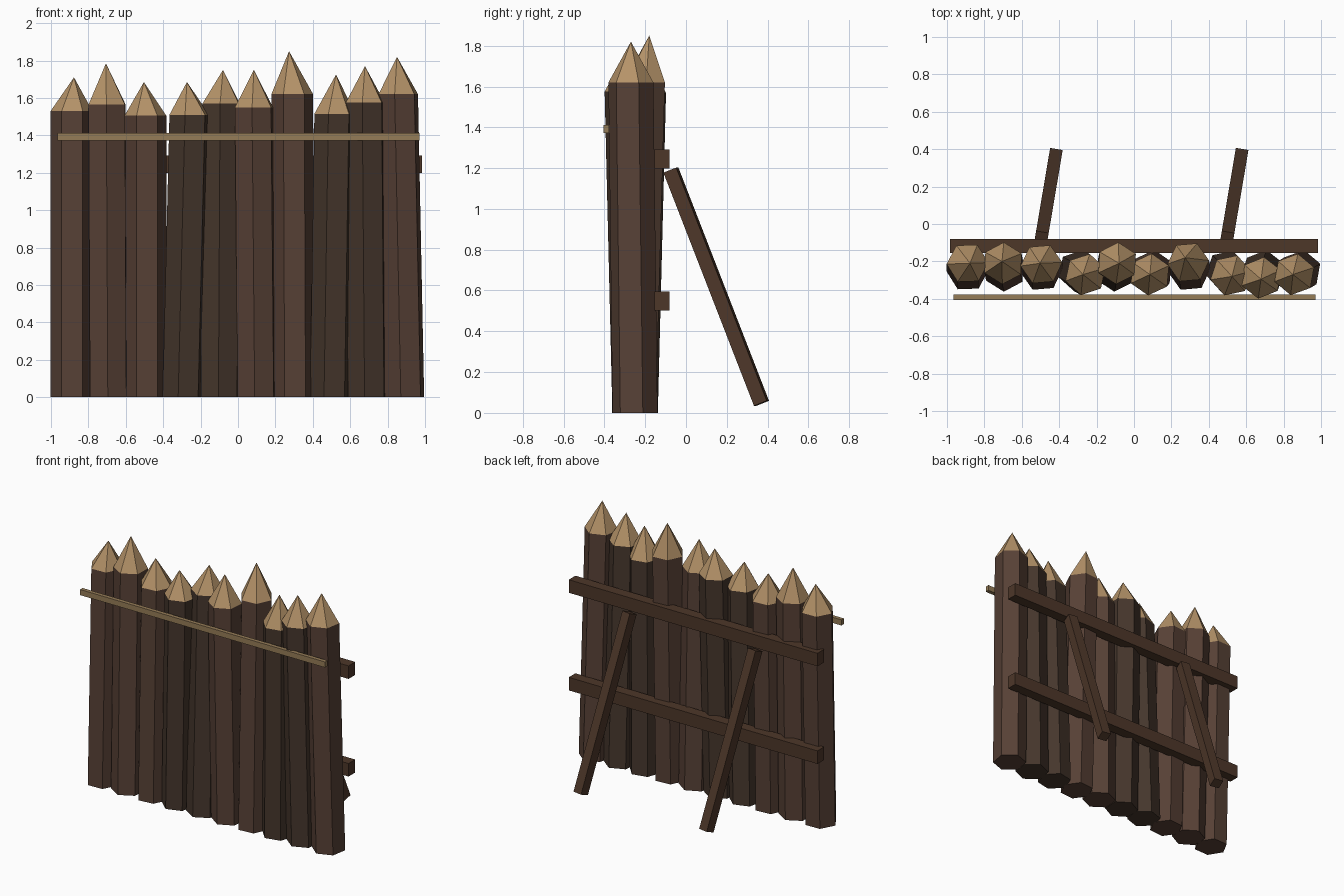
import bpy, bmesh, math
from mathutils import Vector, Matrix

if "Cube" in bpy.data.objects:
    bpy.data.objects.remove(bpy.data.objects["Cube"])


def material(name, rgb):
    m = bpy.data.materials.new(name)
    m.diffuse_color = (*rgb, 1)
    m.use_nodes = True
    m.node_tree.nodes["Principled BSDF"].inputs["Base Color"].default_value = m.diffuse_color
    return m


bark = material("bark", (0.095, 0.052, 0.036))
dark_bark = material("dark_bark", (0.06, 0.037, 0.025))
cut_wood = material("cut_wood", (0.46, 0.29, 0.14))
beam_wood = material("beam_wood", (0.075, 0.038, 0.022))
strip_wood = material("strip_wood", (0.30, 0.20, 0.095))


def finish(bm, name, mats):
    bmesh.ops.recalc_face_normals(bm, faces=bm.faces)
    me = bpy.data.meshes.new(name)
    bm.to_mesh(me)
    bm.free()
    for m in mats:
        me.materials.append(m)
    ob = bpy.data.objects.new(name, me)
    bpy.context.collection.objects.link(ob)
    return ob


def box(name, size, matrix, mat):
    bm = bmesh.new()
    bmesh.ops.create_cube(bm, size=1, matrix=matrix @ Matrix.Diagonal((*size, 1)))
    return finish(bm, name, [mat])


def stake(name, base, top, apex, phase, mat, r=0.112, sides=6):
    bm = bmesh.new()
    rings = []
    for c in (base, top):
        ring = []
        for k in range(sides):
            a = math.radians(phase + 360 * k / sides)
            ring.append(bm.verts.new((c[0] + r * math.cos(a), c[1] + r * math.sin(a), c[2])))
        rings.append(ring)
    lo, hi = rings
    tip = bm.verts.new(apex)
    bm.faces.new(lo[::-1])
    for k in range(sides):
        n = (k + 1) % sides
        bm.faces.new((lo[k], lo[n], hi[n], hi[k]))
        bm.faces.new((hi[k], hi[n], tip)).material_index = 1
    return finish(bm, name, [mat, cut_wood])


# sharpened stakes: shoulder x, y, z, apex x, y, z, turn, bark
stakes = [
    (-0.89, -0.21, 1.53, -0.877, -0.21, 1.71, 2, bark),
    (-0.70, -0.21, 1.565, -0.706, -0.20, 1.785, 28, bark),
    (-0.495, -0.215, 1.505, -0.503, -0.21, 1.685, 5, bark),
    (-0.26, -0.27, 1.51, -0.273, -0.27, 1.685, 18, dark_bark),
    (-0.09, -0.21, 1.57, -0.08, -0.21, 1.75, 27, dark_bark),
    (0.085, -0.27, 1.55, 0.085, -0.27, 1.75, 25, bark),
    (0.29, -0.205, 1.62, 0.273, -0.18, 1.85, 5, bark),
    (0.518, -0.275, 1.515, 0.524, -0.28, 1.725, 12, dark_bark),
    (0.68, -0.288, 1.575, 0.679, -0.295, 1.77, 22, dark_bark),
    (0.857, -0.27, 1.62, 0.85, -0.27, 1.82, 20, bark),
]
for i, (x, y, z, ax, ay, az, turn, mat) in enumerate(stakes):
    stake(f"stake_{i + 1}", (-0.89 + i * 1.78 / 9, -0.25, 0), (x, y, z), (ax, ay, az), turn, mat)

# back rails
for name, z in (("lower_rail", 0.548), ("upper_rail", 1.245)):
    box(name, (1.965, 0.075, 0.093), Matrix.Translation((0, -0.118, z)), beam_wood)

# thin front strip
box("front_strip", (1.935, 0.028, 0.04), Matrix.Translation((0.003, -0.391, 1.392)), strip_wood)

# slanted braces behind the fence
for name, x in (("left_brace", -0.495), ("right_brace", 0.498)):
    head, foot = Vector((x, -0.074, 1.19)), Vector((x + 0.075, 0.37, 0.047))
    zax = (head - foot).normalized()
    xax = Vector((0, 1, 0)).cross(zax)
    xax = Vector((0.444, -0.075, 0)).normalized()
    yax = zax.cross(xax)
    rot = Matrix((xax, yax, zax)).transposed().to_4x4()
    box(name, (0.068, 0.068, (head - foot).length),
        Matrix.Translation((head + foot) / 2) @ rot, beam_wood)
